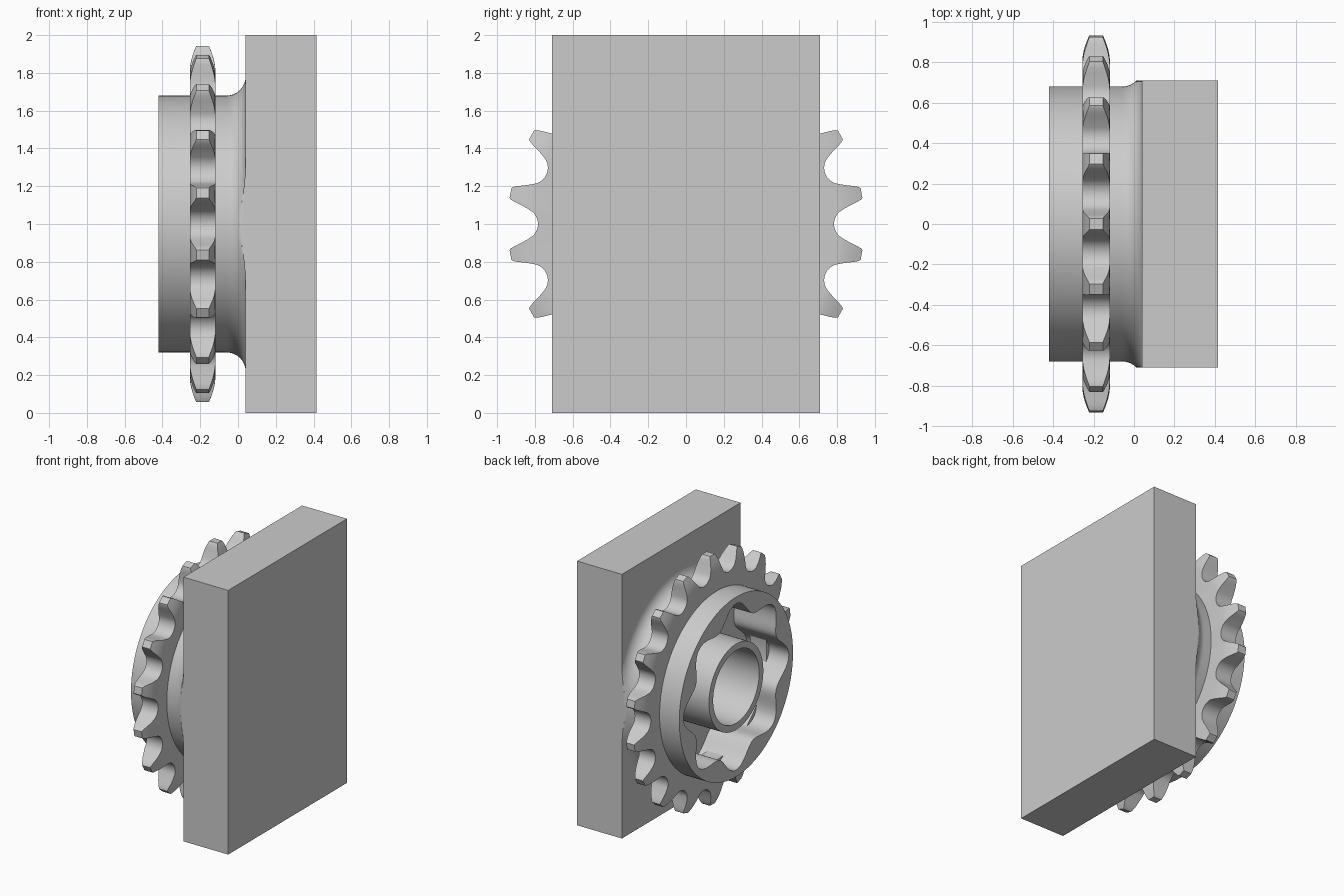
import bpy, bmesh, math

cube = bpy.data.objects.get("Cube")
if cube:
    bpy.data.objects.remove(cube)

steel = bpy.data.materials.new("plain_grey_steel")
steel.use_nodes = True
GREY = (0.6, 0.6, 0.6, 1)
steel.diffuse_color = GREY
steel.node_tree.nodes["Principled BSDF"].inputs["Base Color"].default_value = GREY

TAU = 2 * math.pi
PLATE_FACE, HALF_DEPTH = 0.04, 0.71
HUB_END, HUB_R = -0.42, 0.68


def finish(name, bm, smooth=True):
    bmesh.ops.remove_doubles(bm, verts=bm.verts, dist=1e-5)
    bmesh.ops.recalc_face_normals(bm, faces=bm.faces)
    mesh = bpy.data.meshes.new(name)
    bm.to_mesh(mesh)
    bm.free()
    mesh.materials.append(steel)
    obj = bpy.data.objects.new(name, mesh)
    bpy.context.collection.objects.link(obj)
    if smooth:
        bpy.ops.object.select_all(action="DESELECT")
        obj.select_set(True)
        bpy.context.view_layer.objects.active = obj
        bpy.ops.object.shade_smooth_by_angle(angle=math.radians(32))
    return obj


def loft(name, angles, column, closed=False):
    """Sweep a column of (x, radius) points round the x axis."""
    bm = bmesh.new()
    grid = []
    for a in angles:
        grid.append([bm.verts.new((x,
                                   max(-HALF_DEPTH, min(HALF_DEPTH, r * math.cos(a))) if x > -0.1 else r * math.cos(a),
                                   1 + r * math.sin(a))) for x, r in column(a)])
    rows = len(grid[0])
    for i, col in enumerate(grid):
        nxt = grid[(i + 1) % len(grid)]
        for j in range(rows if closed else rows - 1):
            k = (j + 1) % rows
            bm.faces.new((col[j], nxt[j], nxt[k], col[k]))
    return finish(name, bm)


# Mounting plate
bm = bmesh.new()
bmesh.ops.create_cube(bm, size=1)
for v in bm.verts:
    v.co = (PLATE_FACE + (v.co.x + 0.5) * 0.375, v.co.y * 2 * HALF_DEPTH, 1 + v.co.z * 2)
finish("mounting_plate", bm, smooth=False)

# Hub with a flared root, scalloped pocket and central tube
LOBES, FLOOR = 8, -0.07
FILLET = 0.1
flare = [(PLATE_FACE - FILLET + FILLET * math.sin(t), HUB_R + FILLET * (1 - math.cos(t)))
         for t in (i * math.pi / 20 for i in range(11))][::-1]


def pocket_radius(a):
    # Round lobes joined by soft inward ridges
    return 0.575 + 0.055 * math.cos(LOBES * a)


def hub_column(a):
    lobe = pocket_radius(a)
    return flare + [(HUB_END, HUB_R), (HUB_END, lobe), (FLOOR, lobe), (FLOOR, 0.325),
                    (HUB_END, 0.325), (HUB_END, 0.275), (-0.2, 0.275), (0.03, 0.275), (0.03, 0)]


loft("hub", [TAU * i / 192 for i in range(192)], hub_column)

# Sprocket ring: one half tooth outline, mirrored and repeated
TEETH = 18
STEP = TAU / TEETH
ROLLER_R, PITCH_R, TIP_R = 0.086, 0.87, 0.944
half = []
for i in range(9):
    t = math.radians(62) * i / 8
    across, up = ROLLER_R * math.sin(t), PITCH_R - ROLLER_R * math.cos(t)
    half.append((math.atan2(across, up), math.hypot(across, up)))
for half_width, r in ((0.057, 0.865), (0.05, 0.89), (0.042, 0.915), (0.034, 0.935), (0.027, TIP_R)):
    half.append((STEP / 2 - half_width / r, r))
outline = [(-a, r) for a, r in half[:0:-1]] + half
tooth_radius = {n * STEP + a: r for n in range(TEETH) for a, r in outline}


def sprocket_column(a):
    # Sides curve inward towards the tooth tip
    edge = tooth_radius[a]
    start = min(edge, 0.82)
    radii = [0.6] + [start + (edge - start) * i / 5 for i in range(6)]
    side = []
    for r in radii:
        f = max(0, (r - 0.82) / (TIP_R - 0.82))
        side.append((0.0675 - 0.034 * f ** 1.6, r))
    middle = -0.1875
    return [(middle - w, r) for w, r in side] + [(middle + w, r) for w, r in side[::-1]]


loft("sprocket_ring", list(tooth_radius), sprocket_column, closed=True)
